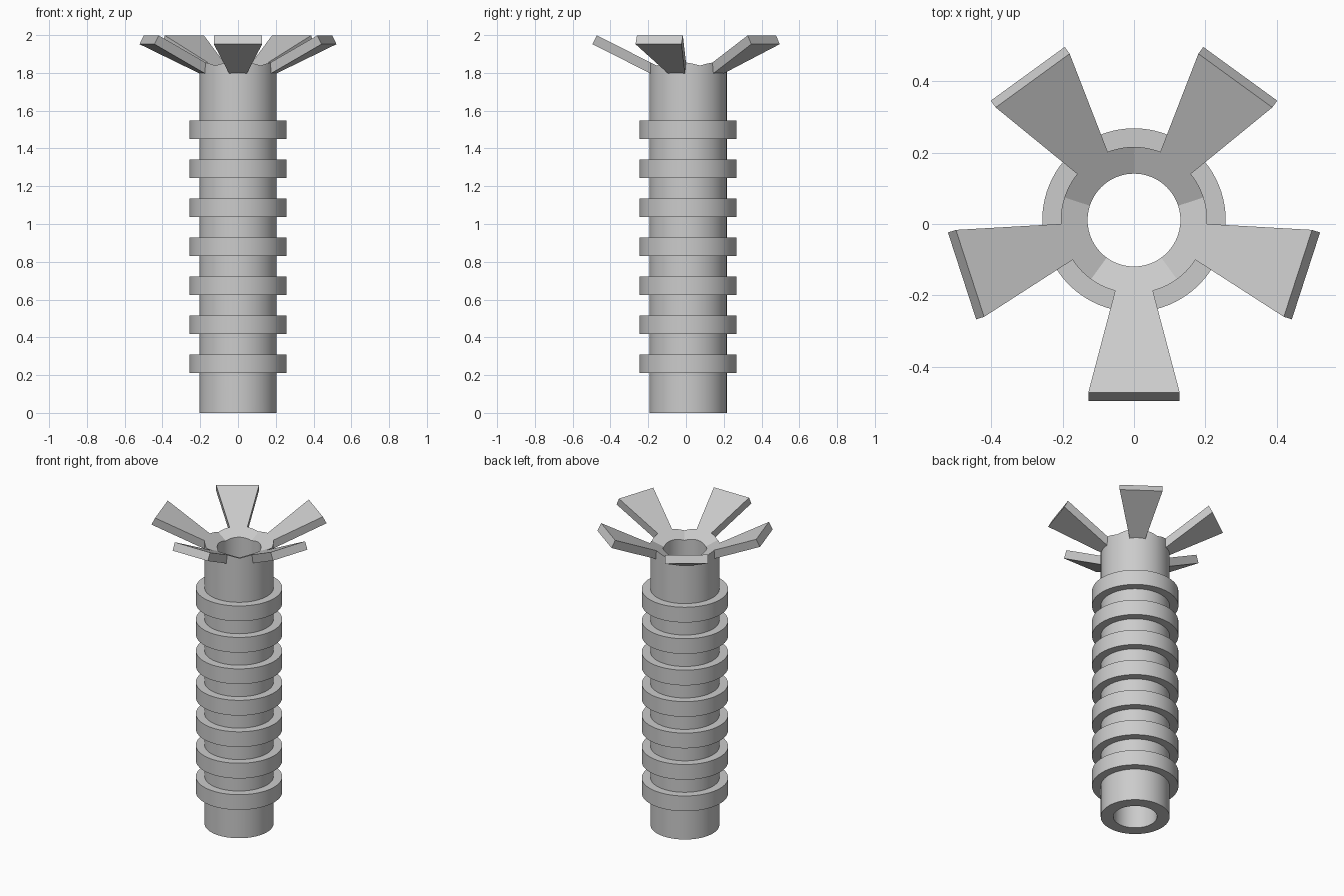
import bpy
import bmesh
import math

if "Cube" in bpy.data.objects:
    bpy.data.objects.remove(bpy.data.objects["Cube"], do_unlink=True)

AXIS_Y = 0.011        # tube axis, offset so the petals are centred
SEGMENTS = 80
TUBE_R, HOLE_R, RING_R = 0.205, 0.13, 0.257
SLOPE, APEX = 0.504, 1.755   # petal plane: height = APEX + SLOPE * distance
PETAL_ANGLES = [math.radians(-90 + 72 * i) for i in range(5)]

grey = bpy.data.materials.new("plain_grey")
grey.use_nodes = True
grey.diffuse_color = (0.6, 0.6, 0.6, 1)
grey.node_tree.nodes["Principled BSDF"].inputs["Base Color"].default_value = (0.6, 0.6, 0.6, 1)


def add_object(name, bm):
    bmesh.ops.recalc_face_normals(bm, faces=bm.faces)
    mesh = bpy.data.meshes.new(name)
    bm.to_mesh(mesh)
    bm.free()
    mesh.materials.append(grey)
    obj = bpy.data.objects.new(name, mesh)
    obj.location.y = AXIS_Y
    bpy.context.collection.objects.link(obj)
    bpy.ops.object.select_all(action='DESELECT')
    obj.select_set(True)
    bpy.context.view_layer.objects.active = obj
    bpy.ops.object.shade_smooth_by_angle(angle=math.radians(20))
    return obj


def flat(z):
    return lambda x, y: z


def dish(x, y):
    # Five tilted planes meeting midway between the petals
    return APEX + SLOPE * max(x * math.cos(a) + y * math.sin(a) for a in PETAL_ANGLES)


def hollow_cylinder(name, outer, inner, bottom, top):
    bm = bmesh.new()
    loops = []
    for radius, height in ((outer, bottom), (outer, top), (inner, top), (inner, bottom)):
        loop = []
        for i in range(SEGMENTS):
            a = math.tau * i / SEGMENTS
            x, y = radius * math.cos(a), radius * math.sin(a)
            loop.append(bm.verts.new((x, y, height(x, y))))
        loops.append(loop)
    for k in range(4):
        p, q = loops[k], loops[(k + 1) % 4]
        for i in range(SEGMENTS):
            j = (i + 1) % SEGMENTS
            bm.faces.new((p[i], p[j], q[j], q[i]))
    return add_object(name, bm)


def petal(name, angle):
    # Flared slab: a tapered top face extruded square to its slope
    bm = bmesh.new()
    start, end = 0.172, 0.483
    outline = [(start, -0.046), (end, -0.128), (end, 0.128), (start, 0.046)]
    top = [bm.verts.new((r, w, APEX + SLOPE * r)) for r, w in outline]
    low = [bm.verts.new((v.co.x + 0.0235, v.co.y, v.co.z - 0.0465)) for v in top]
    bm.faces.new(top)
    bm.faces.new(low[::-1])
    for i in range(4):
        j = (i + 1) % 4
        bm.faces.new((top[i], low[i], low[j], top[j]))
    add_object(name, bm).rotation_euler.z = angle


# Hollow tube with a faceted dished rim
hollow_cylinder("tube", TUBE_R, HOLE_R, flat(0), dish)

# Seven evenly spaced collars
for n in range(7):
    z = 0.21 + 0.2065 * n
    hollow_cylinder(f"collar_{n + 1}", RING_R, TUBE_R - 0.01, flat(z), flat(z + 0.1))

# Five flared petals around the rim
for n, angle in enumerate(PETAL_ANGLES):
    petal(f"petal_{n + 1}", angle)
